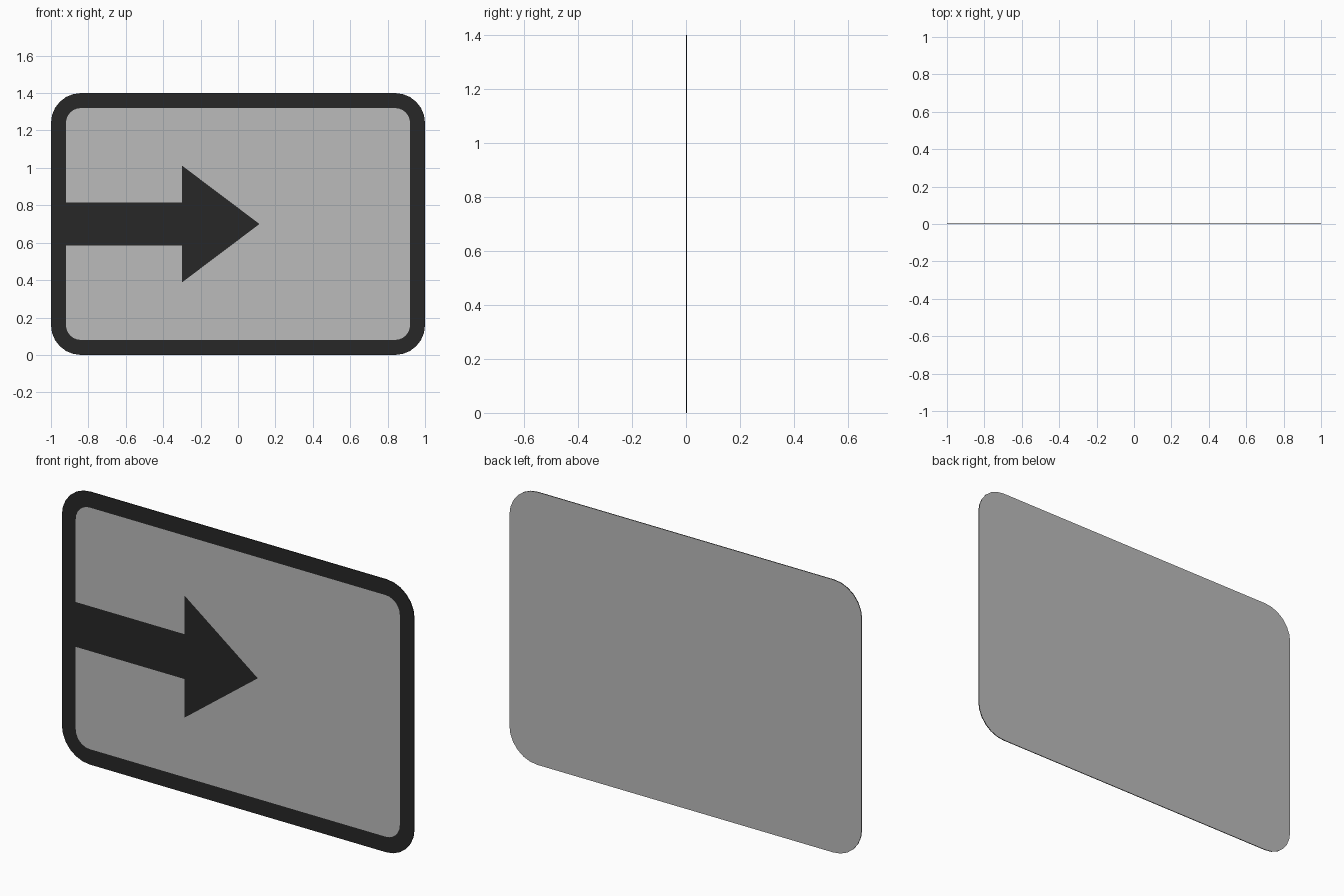
import bpy, bmesh, math

if "Cube" in bpy.data.objects:
    bpy.data.objects.remove(bpy.data.objects["Cube"])

dark = bpy.data.materials.new("dark_paint")
dark.diffuse_color = (0.02, 0.02, 0.02, 1)
dark.use_nodes = True
dark.node_tree.nodes["Principled BSDF"].inputs["Base Color"].default_value = dark.diffuse_color
grey = bpy.data.materials.new("grey_metal")
grey.diffuse_color = (0.5, 0.5, 0.5, 1)
grey.use_nodes = True
grey.node_tree.nodes["Principled BSDF"].inputs["Base Color"].default_value = grey.diffuse_color


def rounded_rect(half_w, z0, z1, r, seg=6):
    """Counter-clockwise outline seen from the front."""
    corners = [(half_w - r, z0 + r, -90), (half_w - r, z1 - r, 0),
               (-half_w + r, z1 - r, 90), (-half_w + r, z0 + r, 180)]
    pts = []
    for cx, cz, start in corners:
        for i in range(seg + 1):
            a = math.radians(start + 90 * i / seg)
            pts.append((cx + r * math.cos(a), cz + r * math.sin(a)))
    return pts


def build(name, outline, y, mats, back=None):
    """Flat front-facing sheet at y; closed into a slab if back is given."""
    bm = bmesh.new()
    front = [bm.verts.new((x, y, z)) for x, z in outline]
    bm.faces.new(front)
    if back is not None:
        rear = [bm.verts.new((x, back, z)) for x, z in outline]
        bm.faces.new(rear[::-1]).material_index = 1
        n = len(outline)
        for i in range(n):
            j = (i + 1) % n
            bm.faces.new((front[j], front[i], rear[i], rear[j]))
    me = bpy.data.meshes.new(name)
    bm.to_mesh(me)
    bm.free()
    for m in mats:
        me.materials.append(m)
    ob = bpy.data.objects.new(name, me)
    bpy.context.collection.objects.link(ob)
    return ob


# Sign plate: dark front and rim, bare grey back
build("sign_plate", rounded_rect(1.0, 0.0, 1.4, 0.16), 0.0, [dark, grey], back=0.004)

# Inset grey field, leaving the dark border around it
build("sign_field", rounded_rect(0.92, 0.08, 1.32, 0.08), -0.002, [grey])

# Arrow running from the left border
upper = [(0.115, 0.0), (-0.30, 0.3125), (-0.30, 0.115), (-0.92, 0.115)]
arrow = upper + [(x, -z) for x, z in reversed(upper[1:])]
build("arrow", [(x, 0.70 + z) for x, z in arrow], -0.004, [dark])
